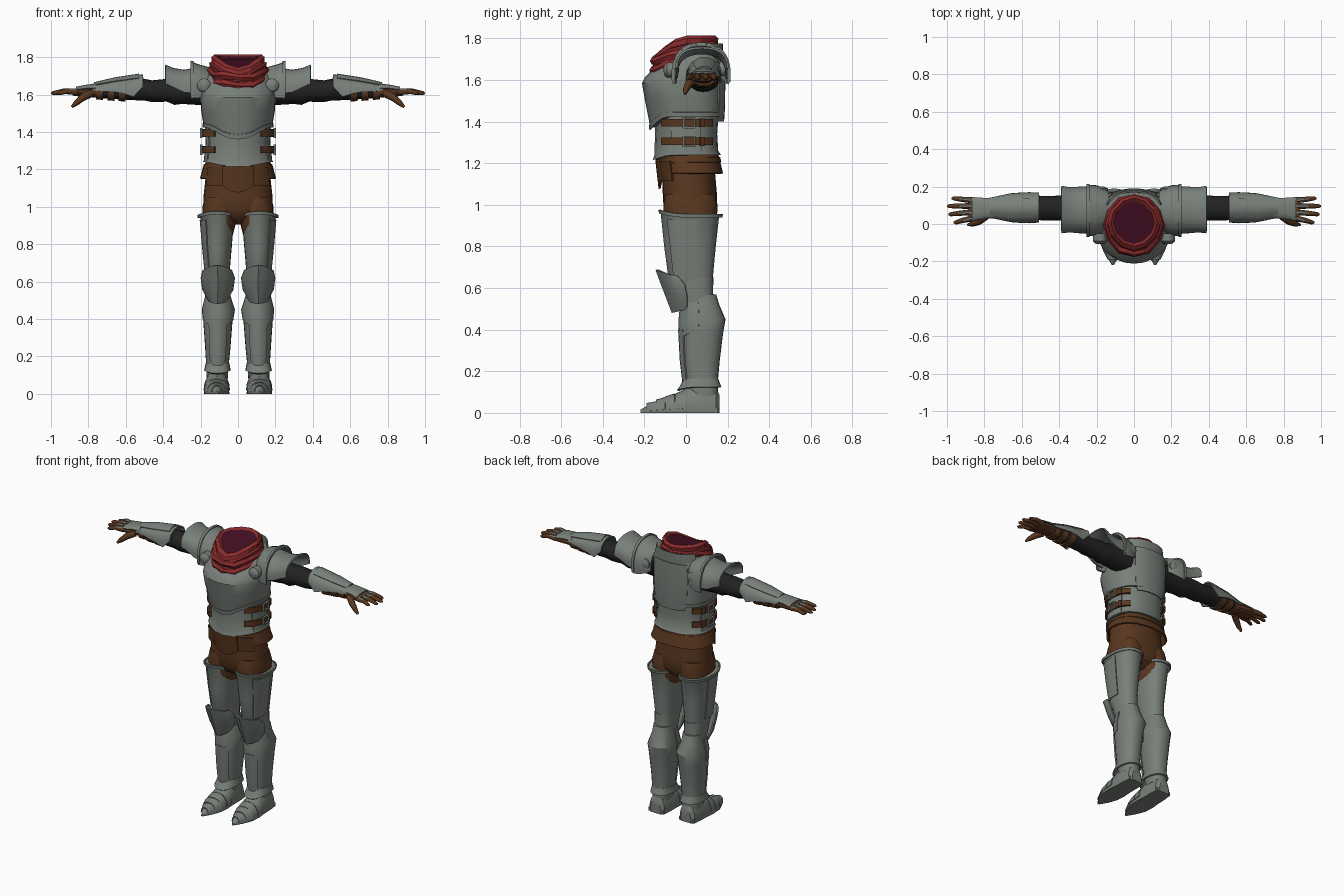
import bpy, bmesh, math
from math import sin, cos, radians, pi
from mathutils import Vector


def material(name, rgb):
    m = bpy.data.materials.new(name)
    m.diffuse_color = (*rgb, 1)
    return m


STEEL = material("dull steel", (0.19, 0.215, 0.192))
LEATHER = material("brown leather", (0.10, 0.038, 0.014))
BLACK = material("black cloth", (0.016, 0.016, 0.017))
RED = material("red cloth", (0.25, 0.024, 0.025))
LINING = material("dark red lining", (0.06, 0.005, 0.018))


def finish(name, bm, mat, mirror=False, angle=32):
    bmesh.ops.recalc_face_normals(bm, faces=bm.faces)
    me = bpy.data.meshes.new(name)
    bm.to_mesh(me)
    bm.free()
    for p in me.polygons:
        p.use_smooth = True
    me.set_sharp_from_angle(angle=radians(angle))
    me.materials.append(mat)
    ob = bpy.data.objects.new(name, me)
    bpy.context.collection.objects.link(ob)
    if mirror:
        ob.modifiers.new("Mirror", 'MIRROR').use_mirror_merge = False
    return ob


def skin(bm, rings, closed, caps):
    n = len(rings[0])
    for a, b in zip(rings, rings[1:]):
        for i in range(n if closed else n - 1):
            j = (i + 1) % n
            bm.faces.new((a[i], a[j], b[j], b[i]))
    if caps:
        for ring in (rings[0], rings[-1]):
            bm.faces.new(ring)


def loft(name, mat, secs, axis='z', arc=None, n=24, e=0.85, keel=0, thick=0,
         caps=True, mirror=False, angle=32, dp=2):
    """Sections are (position, u0, u1, v0, v1[, front_drop]) rounded boxes along an axis."""
    bm = bmesh.new()
    closed = arc is None
    a0, a1 = (0, 360) if closed else arc
    count = n if closed else n + 1
    rings = []
    for s in secs:
        p, u0, u1, v0, v1 = s[:5]
        drop = s[5] if len(s) > 5 else 0
        ring = []
        for i in range(count):
            t = radians(a0 + (a1 - a0) * i / n)
            c, d = cos(t), sin(t)
            u = (u0 + u1) / 2 + (u1 - u0) / 2 * math.copysign(abs(c) ** e, c)
            v = (v0 + v1) / 2 + (v1 - v0) / 2 * math.copysign(abs(d) ** e, d)
            front = max(0, -d)
            if axis == 'z':
                co = (u, v - keel * front ** 12, p + drop * front ** dp)
            elif axis == 'x':
                co = (p, u, v + keel * max(0, d) ** 12)
            else:
                co = (u, p, max(0, v))
            ring.append(bm.verts.new(co))
        rings.append(ring)
    skin(bm, rings, closed, caps and closed and not thick)
    if thick:
        bmesh.ops.recalc_face_normals(bm, faces=bm.faces)
        bmesh.ops.solidify(bm, geom=bm.faces[:], thickness=thick)
    return finish(name, bm, mat, mirror, angle)


def tube(name, mat, pts, radii, n=8, loop=False, mirror=False):
    bm = bmesh.new()
    pts = [Vector(p) for p in pts]
    m = len(pts)
    rings = []
    for i, p in enumerate(pts):
        if loop:
            d = pts[(i + 1) % m] - pts[i - 1]
        else:
            d = pts[min(i + 1, m - 1)] - pts[max(i - 1, 0)]
        side = d.cross(Vector((0, 0, 1))).normalized()
        up = side.cross(d).normalized()
        r = radii[i % len(radii)]
        rings.append([bm.verts.new(p + r * (side * cos(2 * pi * k / n) + up * sin(2 * pi * k / n)))
                      for k in range(n)])
    if loop:
        rings.append(rings[0])
    skin(bm, rings, True, not loop)
    return finish(name, bm, mat, mirror, 50)


def box(name, mat, c, size):
    """Mirrored block."""
    bm = bmesh.new()
    bmesh.ops.create_cube(bm, size=1)
    for v in bm.verts:
        v.co = Vector(c) + v.co * Vector(size)
    return finish(name, bm, mat, True)


# Torso armour
loft("abdomen_plate", STEEL, [
    (1.24, -.188, .188, -.146, .168, -.025), (1.26, -.176, .176, -.138, .155, -.02),
    (1.34, -.166, .166, -.135, .15), (1.46, -.178, .178, -.14, .158)], keel=.014, dp=4)
loft("breastplate", STEEL, [
    (1.43, -.184, .184, -.158, .178, -.065), (1.445, -.186, .186, -.162, .178, -.06),
    (1.52, -.198, .198, -.185, .18, -.02), (1.585, -.2, .2, -.2, .18), (1.615, -.198, .198, -.185, .18),
    (1.65, -.192, .192, -.145, .18), (1.70, -.18, .18, -.085, .178),
    (1.735, -.15, .15, -.03, .168)], keel=.012, n=32, dp=5)
loft("breastplate_trim", STEEL, [
    (1.425, -.189, .189, -.164, .183, -.065), (1.445, -.191, .191, -.167, .183, -.06)],
    keel=.012, n=32, thick=.006, dp=5)
loft("back_panel", STEEL, [
    (1.40, -.16, .16, -.17, .183), (1.46, -.19, .19, -.17, .187),
    (1.62, -.2, .2, -.17, .19), (1.71, -.19, .19, -.17, .187)], arc=(55, 125), n=8, thick=.007)
loft("back_collar", STEEL, [
    (1.69, -.17, .17, -.1, .177), (1.775, -.155, .155, -.1, .178)], arc=(25, 155), n=12, thick=.008)

# Side straps and buckles
for z in (1.395, 1.305):
    loft("waist_strap", LEATHER, [
        (z - .018, -.194, .194, -.15, .165), (z + .018, -.194, .194, -.15, .165)],
        arc=(-52, 48), n=12, thick=.014, mirror=True)
    loft("strap_loop", LEATHER, [
        (z - .021, -.203, .203, -.15, .165), (z + .021, -.203, .203, -.15, .165)],
        arc=(20, 28), n=2, thick=.012, mirror=True)
    for dz in (-.023, .023):
        box("buckle_bar", STEEL, (.197, .015, z + dz), (.014, .055, .008))
    for dy in (-.012, .042):
        box("buckle_side", STEEL, (.197, dy, z), (.014, .009, .052))
loft("side_seam_plate", STEEL, [
    (1.24, -.184, .184, -.14, .16), (1.34, -.173, .173, -.14, .156),
    (1.43, -.178, .178, -.14, .16)], arc=(-28, 22), n=6, thick=.007, mirror=True)

# Leather hips
loft("breeches", LEATHER, [
    (.905, -.06, .06, -.03, .075), (.94, -.13, .13, -.085, .13), (.985, -.186, .186, -.108, .15),
    (1.06, -.184, .184, -.112, .148), (1.15, -.174, .174, -.112, .14), (1.25, -.162, .162, -.12, .14)])
loft("breeches_leg", LEATHER, [
    (.84, .03, .185, -.08, .13), (.92, .01, .19, -.104, .148),
    (1.0, .004, .19, -.109, .152), (1.05, .02, .178, -.1, .14)], mirror=True)
loft("waist_skirt", LEATHER, [
    (1.245, -.17, .17, -.13, .155), (1.20, -.19, .19, -.128, .166, -.01),
    (1.152, -.204, .204, -.118, .178, .0)], thick=.01)
loft("waist_belt", LEATHER, [
    (1.205, -.190, .190, -.134, .17, -.01), (1.23, -.182, .182, -.134, .164, -.01)], thick=.008)
loft("front_flap", LEATHER, [
    (1.15, -.19, .19, -.122, .17, -.072), (1.22, -.19, .19, -.138, .17)],
    arc=(248, 292), n=8, thick=.01, dp=10)
loft("hip_flap", LEATHER, [
    (1.115, -.2, .2, -.122, .17), (1.21, -.196, .196, -.136, .17)],
    arc=(284, 325), n=8, thick=.01, mirror=True)

# Leg armour
loft("thigh_guard", STEEL, [
    (.952, .022, .206, -.120, .166, .02), (.935, .022, .2, -.113, .158, .02),
    (.80, .032, .188, -.097, .143), (.66, .044, .174, -.078, .13),
    (.60, .048, .168, -.05, .128)], keel=.008, mirror=True)
loft("thigh_rim", STEEL, [
    (.94, .020, .207, -.122, .167, .02), (.957, .02, .209, -.125, .17, .02)],
    thick=.008, mirror=True)
loft("thigh_side_plate", STEEL, [
    (.66, .036, .180, -.084, .136), (.80, .024, .194, -.103, .149), (.93, .008, .205, -.12, .164)],
    arc=(-50, 10), n=8, thick=.007, mirror=True)
loft("knee_joint", STEEL, [
    (.65, .046, .172, -.06, .132), (.58, .046, .172, -.04, .13), (.50, .052, .163, -.02, .14)],
    mirror=True)
loft("knee_guard", STEEL, [
    (.66, .042, .18, -.124, .04, .03), (.62, .026, .19, -.102, .09, .01),
    (.56, .034, .182, -.075, .09), (.50, .068, .15, -.046, .06, -.015)],
    arc=(180, 360), n=8, e=1, keel=.012, thick=.01, mirror=True, angle=25)
loft("greave", STEEL, [
    (.57, .05, .166, .0, .145), (.52, .046, .17, -.01, .16), (.45, .02, .191, -.022, .19),
    (.38, .03, .185, -.02, .178), (.25, .04, .176, -.012, .162), (.15, .05, .17, 0, .153),
    (.08, .055, .168, .02, .153)], keel=.008, mirror=True)
loft("greave_upper_plate", STEEL, [
    (.53, .042, .174, -.02, .16), (.45, .016, .194, -.028, .18), (.39, .026, .188, -.027, .17, -.03)],
    arc=(185, 355), n=12, keel=.008, thick=.008, mirror=True)
loft("shin_plate", STEEL, [
    (.40, .025, .19, -.03, .17), (.25, .034, .182, -.022, .16), (.15, .045, .175, -.01, .15)],
    arc=(236, 304), n=6, keel=.008, thick=.008, mirror=True)
loft("ankle_flare", STEEL, [
    (.165, .046, .173, -.01, .155), (.14, .042, .178, -.03, .164, -.012),
    (.125, .038, .182, -.043, .17, -.015)], thick=.01, mirror=True)

# Pointed boots with overlapping toe lames
loft("boot", STEEL, [
    (.162, .075, .15, -.08, .085), (.145, .055, .168, -.1, .115), (.10, .05, .175, -.1, .135),
    (.02, .05, .178, -.1, .13), (-.03, .046, .182, -.1, .1), (-.10, .05, .18, -.06, .07),
    (-.165, .074, .152, -.04, .046), (-.218, .107, .119, -.01, .016)],
    'y', e=.9, mirror=True)
for y, x0, x1, h, s in ((-.005, .043, .184, .112, .0), (-.055, .044, .184, .094, .004),
                        (-.10, .047, .182, .076, .018), (-.145, .064, .164, .056, .022)):
    loft("toe_lame", STEEL, [(y, x0, x1, -h * .8, h), (y - .045, x0 + s, x1 - s, -h * .7, h * .84)],
         'y', arc=(5, 175), n=12, thick=.006, mirror=True)
box("boot_heel", STEEL, (.113, .105, .012), (.11, .1, .024))

# Shoulder armour
loft("shoulder_cap", STEEL, [
    (.135, .0, .175, 1.54, 1.735), (.16, -.045, .195, 1.51, 1.748), (.205, -.064, .208, 1.48, 1.76),
    (.25, -.066, .21, 1.465, 1.776)], 'x', arc=(-12, 192), n=18, thick=.012, mirror=True)
loft("shoulder_lame", STEEL, [
    (.22, -.055, .2, 1.49, 1.745), (.29, -.05, .2, 1.515, 1.733), (.345, -.045, .197, 1.555, 1.742),
    (.387, -.05, .204, 1.575, 1.76)], 'x', arc=(-4, 184), n=18, thick=.01, mirror=True)
loft("shoulder_ridge", STEEL, [
    (.238, -.07, .215, 1.47, 1.779), (.254, -.07, .215, 1.47, 1.781)],
    'x', arc=(-10, 190), n=18, thick=.007, mirror=True)
loft("armpit_disc", STEEL, [
    (-.05, .145, .219, 1.612, 1.686), (-.092, .145, .219, 1.612, 1.686),
    (-.103, .155, .209, 1.622, 1.676), (-.108, .172, .192, 1.64, 1.66)], 'y', e=1, n=18, mirror=True)
loft("rear_shoulder_disc", STEEL, [
    (.16, .14, .21, 1.62, 1.69), (.19, .14, .21, 1.62, 1.69), (.2, .16, .19, 1.64, 1.67)],
    'y', e=1, n=16, mirror=True)

# Sleeves, bracers and gloves
loft("sleeve", BLACK, [
    (.14, .0, .165, 1.54, 1.70), (.22, .0, .16, 1.545, 1.70), (.30, .01, .156, 1.55, 1.69),
    (.34, .012, .154, 1.545, 1.682), (.38, .018, .152, 1.562, 1.684), (.46, .018, .15, 1.56, 1.676),
    (.50, .02, .15, 1.568, 1.684), (.56, .025, .146, 1.57, 1.672), (.68, .035, .138, 1.577, 1.655),
    (.78, .045, .128, 1.585, 1.645)], 'x', n=16, e=1, mirror=True)
loft("bracer", STEEL, [
    (.508, .008, .168, 1.58, 1.702), (.56, .004, .17, 1.48, 1.696), (.61, .006, .168, 1.525, 1.685),
    (.66, .01, .164, 1.55, 1.677), (.735, .026, .148, 1.575, 1.66), (.775, .034, .14, 1.59, 1.652)],
    'x', arc=(0, 180), n=14, keel=.006, thick=.009, mirror=True)
loft("bracer_top_plate", STEEL, [
    (.53, .004, .172, 1.5, 1.706), (.66, .006, .168, 1.51, 1.686), (.77, .03, .144, 1.57, 1.66)],
    'x', arc=(55, 125), n=6, keel=.006, thick=.007, mirror=True)
for x, r in ((.62, .068), (.68, .063), (.74, .056)):
    loft("bracer_strap", LEATHER, [
        (x - .019, .086 - r, .086 + r, 1.612 - r * .72, 1.612 + r * .6),
        (x + .019, .086 - r * .96, .086 + r * .96, 1.612 - r * .69, 1.612 + r * .6)],
        'x', n=16, mirror=True)
loft("glove_palm", LEATHER, [
    (.755, .04, .132, 1.583, 1.645), (.80, .032, .136, 1.588, 1.642), (.85, .018, .142, 1.59, 1.637),
    (.885, .016, .142, 1.595, 1.63)], 'x', n=16, mirror=True)
loft("hand_plate", STEEL, [
    (.75, .03, .142, 1.59, 1.66), (.81, .024, .142, 1.598, 1.653), (.865, .014, .146, 1.60, 1.642)],
    'x', arc=(15, 165), n=10, thick=.007, mirror=True)
for y0, y1, x1 in ((.03, .008, .965), (.063, .052, .992), (.096, .096, .999), (.127, .137, .975)):
    ym, xm = (y0 + y1) / 2, (.87 + x1) / 2
    tube("finger", LEATHER, [(.865, y0, 1.613), (xm, ym, 1.618), (x1 - .012, y1, 1.608), (x1, y1, 1.606)],
         [.016, .014, .011, .005], mirror=True)
    tube("finger_plate", STEEL, [(.87, y0, 1.624), (xm - .01, ym, 1.626), (xm + .01, ym, 1.623)],
         [.011, .009, .006], n=6, mirror=True)
tube("thumb", LEATHER, [(.79, .045, 1.605), (.83, .015, 1.585), (.865, .0, 1.555), (.888, -.004, 1.534)],
     [.022, .021, .015, .007], mirror=True)

# Neck scarf
loft("scarf", RED, [
    (1.69, -.11, .11, -.135, .13, -.08), (1.705, -.148, .148, -.176, .155, -.075),
    (1.735, -.158, .158, -.172, .158, -.08), (1.74, -.147, .147, -.155, .15, -.075),
    (1.77, -.155, .155, -.165, .16, -.075), (1.775, -.143, .143, -.148, .152, -.07),
    (1.80, -.143, .143, -.142, .156, -.072), (1.815, -.125, .125, -.12, .14, -.07),
    (1.797, -.105, .105, -.10, .118, -.06)], n=12, e=1.1, caps=False, angle=25)
loft("scarf_lining", LINING, [
    (1.803, -.109, .109, -.104, .122, -.062), (1.775, -.098, .098, -.095, .112, -.045),
    (1.745, -.07, .07, -.075, .09, -.015)], n=12, e=1.1, angle=25)
for y, z, tilt, rx, ry in ((-.012, 1.69, .3, .138, .145), (-.008, 1.73, .26, .142, .147)):
    tube("scarf_fold", RED, [
        (rx * sin(k * pi / 6), y + ry * cos(k * pi / 6),
         z + tilt * ry * cos(k * pi / 6) + .008 * sin(k * 2.1)) for k in range(12)],
        [.019, .024], n=6, loop=True)
